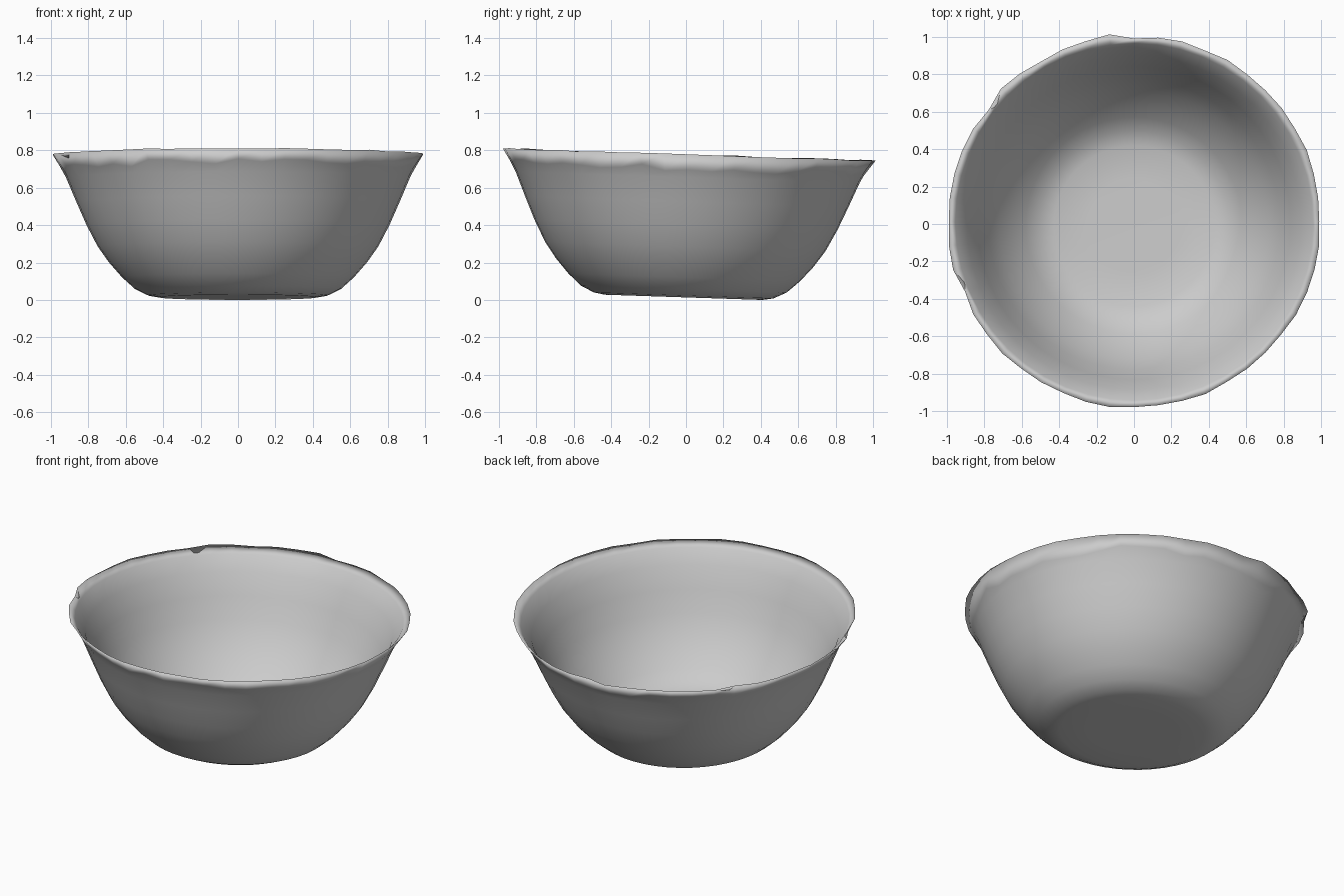
import bpy, bmesh, math, random
from mathutils import Matrix

if "Cube" in bpy.data.objects:
    bpy.data.objects.remove(bpy.data.objects["Cube"])

random.seed(4)
SEGMENTS = 48

# outer wall from the base centre up to the rim, then inner wall back down (radius, height)
outer = [(0.25, 0.018), (0.42, 0.018), (0.48, 0.028), (0.55, 0.062), (0.62, 0.125), (0.69, 0.205),
         (0.75, 0.29), (0.81, 0.405), (0.865, 0.53), (0.92, 0.66), (0.95, 0.715)]
rim = (0.995, 0.782)
inner = [(0.955, 0.745), (0.895, 0.66), (0.838, 0.53), (0.78, 0.405), (0.72, 0.30), (0.65, 0.215),
         (0.58, 0.14), (0.51, 0.085), (0.43, 0.056), (0.25, 0.05)]
profile = outer + [rim] + inner
RIM = len(outer)

# worn spots on the rim: angle in degrees -> change of radius
chips = {97.5: 0.02, 90: -0.012, 135: 0.012, 142.5: -0.016, 195: 0.008, 202.5: -0.022}

bm = bmesh.new()
rings = []
for row, (r, z) in enumerate(profile):
    ring = []
    for i in range(SEGMENTS):
        deg = i * 360 / SEGMENTS
        a = math.radians(deg)
        dr = dz = 0
        if row == RIM:
            dr = random.uniform(-0.005, 0.005) + chips.get(deg, 0)
            dz = random.uniform(-0.003, 0.003)
        elif row == RIM - 1:
            dz = random.uniform(-0.025, 0.015)
            dr = dz * 0.6
        ring.append(bm.verts.new(((r + dr) * math.cos(a), (r + dr) * math.sin(a), z + dz)))
    rings.append(ring)

# walls
for low, high in zip(rings, rings[1:]):
    for i in range(SEGMENTS):
        j = (i + 1) % SEGMENTS
        bm.faces.new((low[i], low[j], high[j], high[i]))

# underside and inside floor
bm.faces.new(rings[0][::-1])
bm.faces.new(rings[-1])

# the bowl leans slightly towards the back
bmesh.ops.rotate(bm, verts=bm.verts, cent=(0, 0, 0.4), matrix=Matrix.Rotation(math.radians(-1.9), 3, 'X'))
lowest = min(v.co.z for v in bm.verts)
bmesh.ops.translate(bm, verts=bm.verts, vec=(0, 0, -lowest))
bmesh.ops.recalc_face_normals(bm, faces=bm.faces)
for f in bm.faces:
    f.smooth = True

mesh = bpy.data.meshes.new("bowl")
bm.to_mesh(mesh)
bm.free()
bowl = bpy.data.objects.new("bowl", mesh)
bpy.context.collection.objects.link(bowl)
